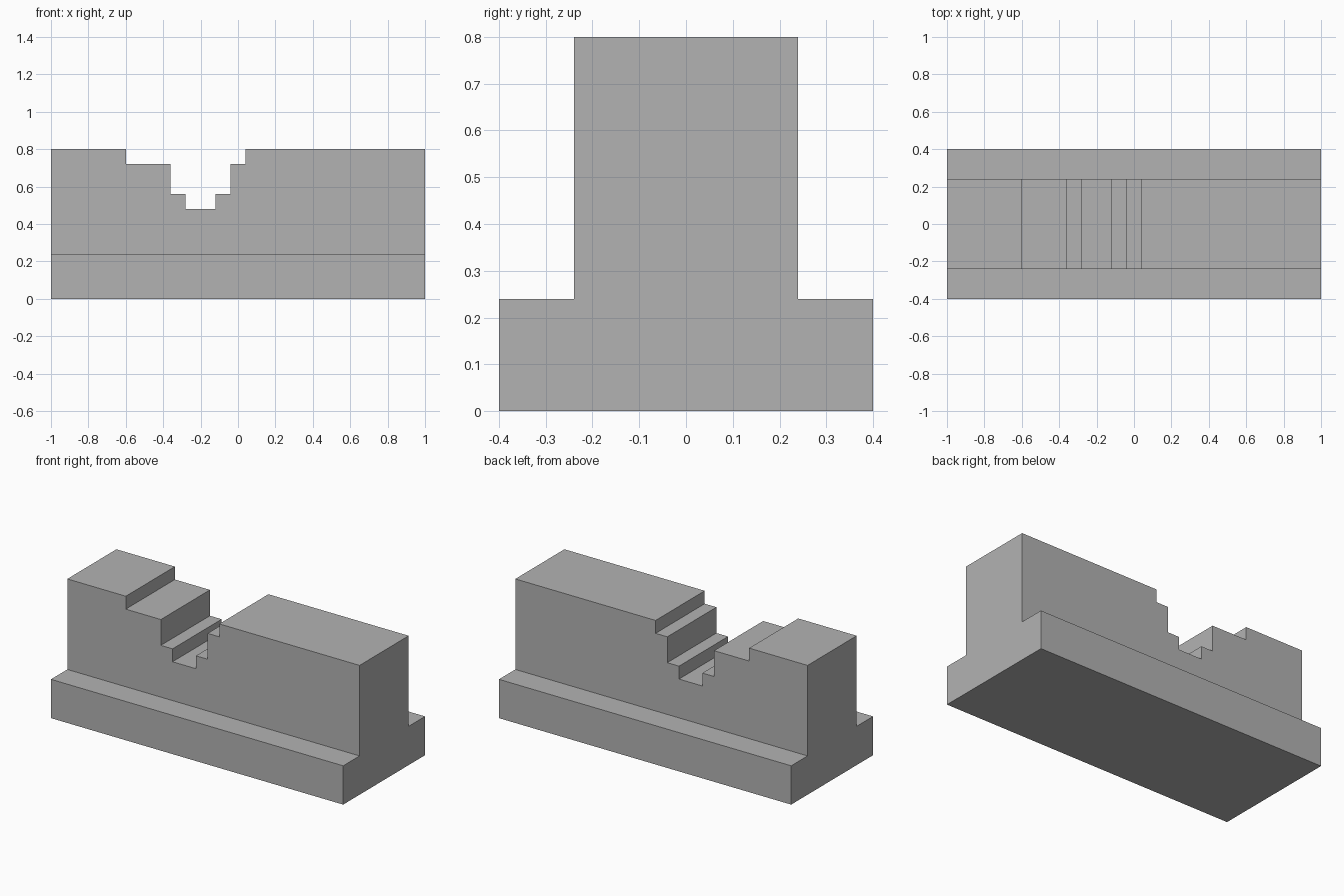
import bpy
import bmesh
from mathutils import Vector

if "Cube" in bpy.data.objects:
    bpy.data.objects.remove(bpy.data.objects["Cube"], do_unlink=True)

# Plain grey
grey = bpy.data.materials.new("plain_grey")
grey.use_nodes = True
colour = (0.45, 0.45, 0.45, 1)
grey.diffuse_color = colour
grey.node_tree.nodes["Principled BSDF"].inputs["Base Color"].default_value = colour


def extrude_profile(name, points, sweep):
    """Prism made by sweeping a closed 3D outline along a vector."""
    bm = bmesh.new()
    face = bm.faces.new([bm.verts.new(p) for p in points])
    swept = bmesh.ops.extrude_face_region(bm, geom=[face], use_keep_orig=True)
    moved = [v for v in swept["geom"] if isinstance(v, bmesh.types.BMVert)]
    bmesh.ops.translate(bm, verts=moved, vec=Vector(sweep))
    bmesh.ops.recalc_face_normals(bm, faces=bm.faces)
    mesh = bpy.data.meshes.new(name)
    bm.to_mesh(mesh)
    bm.free()
    mesh.materials.append(grey)
    obj = bpy.data.objects.new(name, mesh)
    bpy.context.collection.objects.link(obj)
    return obj


# Wall on a wider plinth: mirrored half section swept along x
half = [(0.4, 0), (0.4, 0.24), (0.24, 0.24), (0.24, 0.8)]
section = half + [(-y, z) for y, z in reversed(half)]
wall = extrude_profile("stepped_wall", [(-1, y, z) for y, z in section], (2, 0, 0))

# Stepped notch: each step is an x position and the floor height after it
steps = [(-0.6, 0.72), (-0.36, 0.56), (-0.28, 0.48),
         (-0.12, 0.56), (-0.04, 0.72), (0.04, 1)]
outline, height = [], 1
for x, floor in steps:
    outline += [(x, -0.3, height), (x, -0.3, floor)]
    height = floor
notch = extrude_profile("notch_cutter", outline, (0, 0.6, 0))
notch.hide_render = True

# Cut the notch and discard the cutter
cut = wall.modifiers.new("notch", "BOOLEAN")
cut.operation = "DIFFERENCE"
cut.solver = "EXACT"
cut.object = notch
bpy.context.view_layer.objects.active = wall
bpy.ops.object.modifier_apply(modifier=cut.name)
bpy.data.objects.remove(notch, do_unlink=True)
